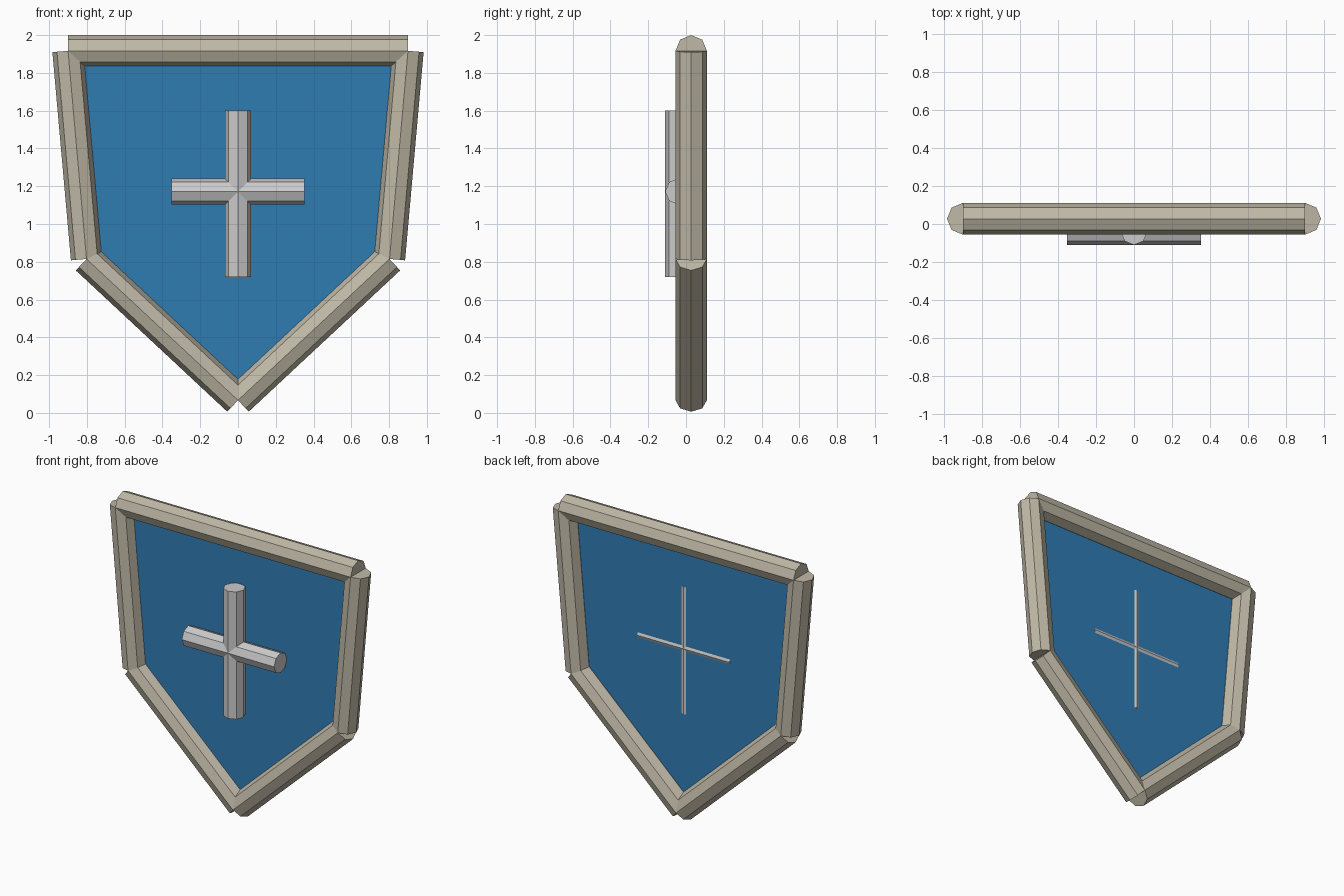
import bpy, bmesh, math
from mathutils import Vector, Matrix

if "Cube" in bpy.data.objects:
    bpy.data.objects.remove(bpy.data.objects["Cube"])


def material(name, rgb):
    m = bpy.data.materials.new(name)
    m.diffuse_color = (*rgb, 1)
    m.use_nodes = True
    m.node_tree.nodes["Principled BSDF"].inputs["Base Color"].default_value = m.diffuse_color
    return m


def add_object(name, bm, mat=None):
    me = bpy.data.meshes.new(name)
    bm.to_mesh(me)
    bm.free()
    ob = bpy.data.objects.new(name, me)
    bpy.context.collection.objects.link(ob)
    if mat:
        me.materials.append(mat)
    return ob


def bar(name, a, b, y, radius, mat=None):
    """Octagonal bar between two (x, z) points, one ridge facing forward."""
    a, b = Vector((a[0], y, a[1])), Vector((b[0], y, b[1]))
    along = (b - a).normalized()
    front = Vector((0, -1, 0))
    side = along.cross(front)
    rot = Matrix((front, side, along)).transposed()
    if rot.determinant() < 0:
        rot = Matrix((front, -side, along)).transposed()
    bm = bmesh.new()
    bmesh.ops.create_cone(bm, cap_ends=True, segments=8, radius1=radius,
                          radius2=radius, depth=(b - a).length,
                          matrix=Matrix.Translation((a + b) / 2) @ rot.to_4x4())
    return add_object(name, bm, mat)


blue = material("blue_field", (0.03, 0.2, 0.45))
tan = material("tan_rim", (0.52, 0.48, 0.38))

FRAME_Y, FRAME_R = 0.0275, 0.083
outline = [(-0.9, 1.917), (0.9, 1.917), (0.802, 0.815), (0, 0.067), (-0.802, 0.815)]

# Rim bars follow the outline
names = ["rim_top", "rim_right", "rim_lower_right", "rim_lower_left", "rim_left"]
for i, n in enumerate(names):
    bar(n, outline[i], outline[(i + 1) % 5], FRAME_Y, FRAME_R, tan)

# Flat shield panel
bm = bmesh.new()
face = bm.faces.new([bm.verts.new((x, 0.023, z)) for x, z in reversed(outline)])
bm.normal_update()
if face.normal.y > 0:
    face.normal_flip()
add_object("shield_panel", bm, blue)

# Raised cross, just breaking through the back of the panel
bar("cross_upright", (0, 0.72), (0, 1.6), -0.04, 0.07)
bar("cross_arm", (-0.353, 1.172), (0.353, 1.172), -0.04, 0.07)
